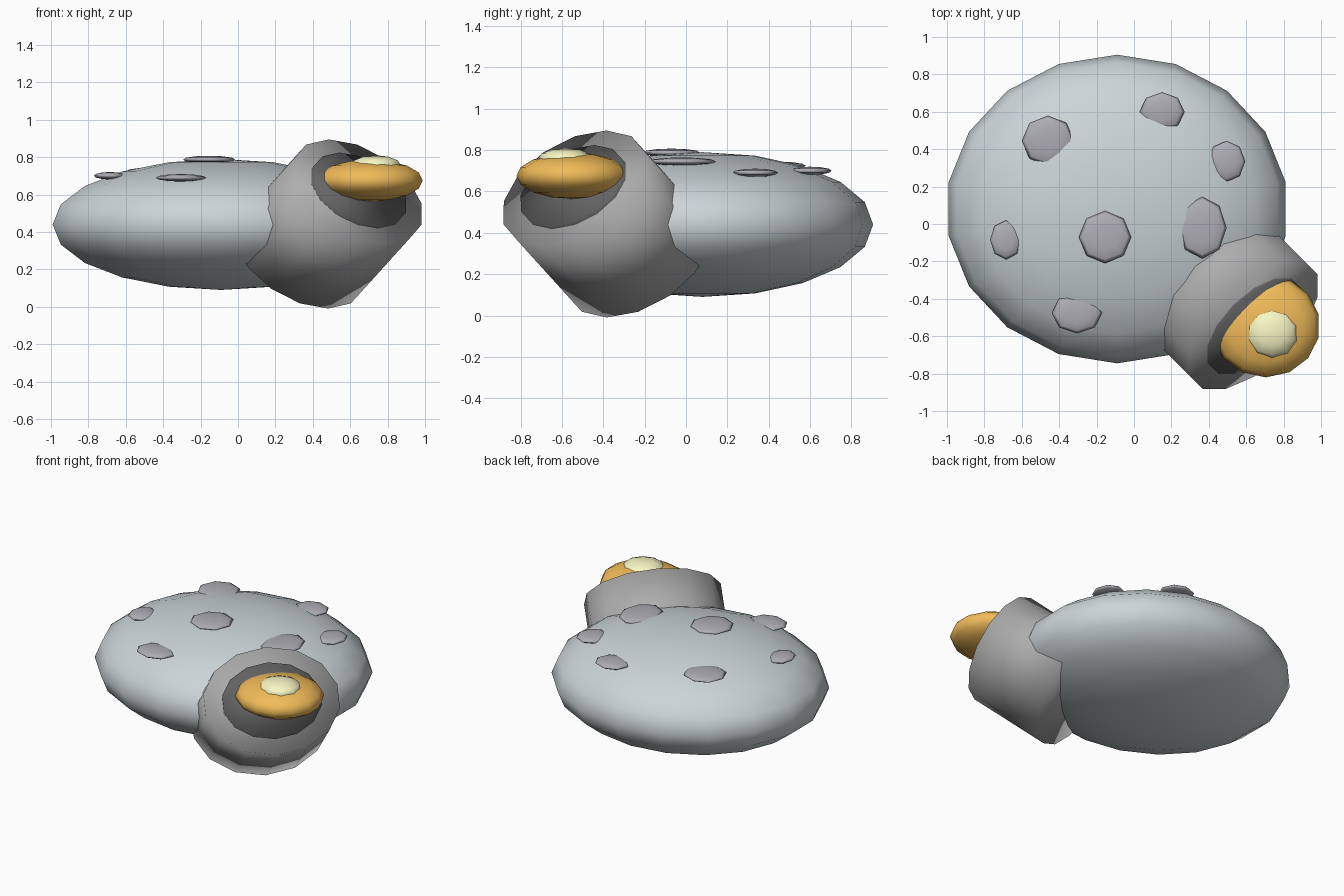
import bpy, bmesh, math
from mathutils import Matrix, Vector

if "Cube" in bpy.data.objects:
    bpy.data.objects.remove(bpy.data.objects["Cube"])


def colour(name, rgb):
    mat = bpy.data.materials.new(name)
    mat.diffuse_color = (*rgb, 1)
    mat.use_nodes = True
    mat.node_tree.nodes["Principled BSDF"].inputs["Base Color"].default_value = mat.diffuse_color
    return mat


def finish(bm, name, mat, smooth=True):
    bmesh.ops.recalc_face_normals(bm, faces=bm.faces)
    for f in bm.faces:
        f.smooth = smooth
    mesh = bpy.data.meshes.new(name)
    bm.to_mesh(mesh)
    bm.free()
    obj = bpy.data.objects.new(name, mesh)
    bpy.context.collection.objects.link(obj)
    obj.data.materials.append(mat)
    return obj


def ellipsoid(name, centre, radii, segments, rings, mat):
    bm = bmesh.new()
    bmesh.ops.create_uvsphere(bm, u_segments=segments, v_segments=rings, radius=1,
                              matrix=Matrix.Translation(centre) @ Matrix.Diagonal((*radii, 1)))
    return finish(bm, name, mat)


def oval_drum(name, front, depth, wide, tall, segments, mat):
    # Oval cylinder whose front face is centred on `front` and faces AXIS
    frame = Matrix((SIDE * wide, UP * tall, AXIS * depth)).transposed().to_4x4()
    bm = bmesh.new()
    bmesh.ops.create_cone(bm, cap_ends=True, segments=segments, radius1=1, radius2=1, depth=1,
                          matrix=Matrix.Translation(front - AXIS * depth / 2) @ frame)
    return finish(bm, name, mat)


stone = colour("stone", (0.60, 0.66, 0.68))
spot_grey = colour("spot_grey", (0.42, 0.42, 0.46))
tube_grey = colour("tube_grey", (0.42, 0.42, 0.42))
dark = colour("dark", (0.13, 0.13, 0.13))
orange = colour("orange", (0.88, 0.50, 0.10))
yellow = colour("yellow", (0.94, 0.93, 0.55))

# Flattened body
BC, BR = Vector((-0.09, 0.08, 0.44)), Vector((0.915, 0.825, 0.35))
ellipsoid("body", BC, BR, 18, 10, stone)

# Flat spots resting on the top of the body: x, y, x radius, y radius
spots = [(-0.46, 0.445, 0.14, 0.135), (0.15, 0.60, 0.12, 0.105), (0.495, 0.335, 0.10, 0.11),
         (0.365, -0.02, 0.13, 0.165), (-0.155, -0.07, 0.14, 0.14),
         (-0.685, -0.085, 0.085, 0.105), (-0.305, -0.475, 0.135, 0.11)]
for i, (x, y, rx, ry) in enumerate(spots):
    d = ((x - BC.x) / BR.x) ** 2 + ((y - BC.y) / BR.y) ** 2
    z = BC.z + BR.z * math.sqrt(1 - d) + 0.004
    ellipsoid(f"spot_{i + 1}", (x, y, z), (rx, ry, 0.02), 8, 6, spot_grey)

# Tilted oval tube pointing front right and upward, with a dark mouth plate
tilt = math.radians(38)
OUT = Vector((1, -1, 0)).normalized()
SIDE = Vector((1, 1, 0)).normalized()
AXIS = OUT * math.cos(tilt) + Vector((0, 0, math.sin(tilt)))
UP = AXIS.cross(SIDE)
if UP.z < 0:
    UP = -UP
mouth = Vector((0.64, -0.54, 0.615))
oval_drum("tube", mouth, 0.56, 0.445, 0.355, 14, tube_grey)
oval_drum("mouth_plate", mouth + AXIS * 0.02, 0.06, 0.325, 0.25, 14, dark)

# Glow in the mouth
ellipsoid("glow", (0.705, -0.545, 0.675), (0.29, 0.275, 0.112), 14, 8, orange)
ellipsoid("glow_core", (0.737, -0.583, 0.755), (0.142, 0.135, 0.055), 10, 6, yellow)
